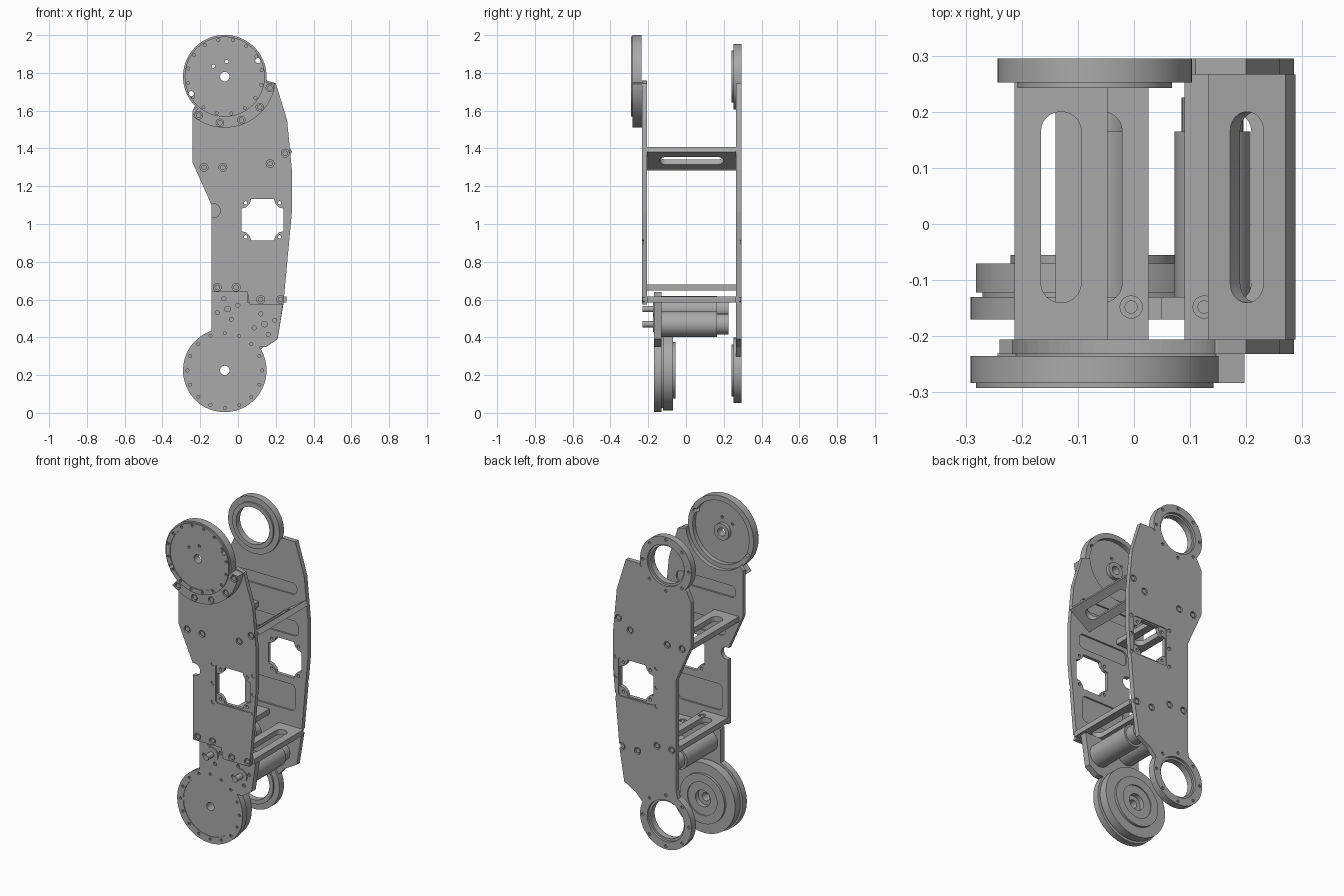
import bpy, bmesh, math
from math import sin, cos, pi, radians
from mathutils import Matrix, Vector

cube = bpy.data.objects.get("Cube")
if cube:
    bpy.data.objects.remove(cube)

grey = bpy.data.materials.new("machined_grey")
grey.use_nodes = True
GREY = (0.40, 0.40, 0.40, 1)
grey.diffuse_color = GREY
grey.node_tree.nodes["Principled BSDF"].inputs["Base Color"].default_value = GREY

TOP, LOW = (-0.07, 1.78), (-0.07, 0.225)   # joint axes
FRONT, BACK = (-0.232, -0.206), (0.266, 0.295)   # side plate depths


def finish(name, bm, smooth=False, cutters=None):
    """Turn a bmesh into an object, minus the cutter bmesh."""
    bmesh.ops.recalc_face_normals(bm, faces=bm.faces)
    mesh = bpy.data.meshes.new(name)
    bm.to_mesh(mesh)
    bm.free()
    ob = bpy.data.objects.new(name, mesh)
    bpy.context.collection.objects.link(ob)
    mesh.materials.append(grey)
    for cutter in cutters or []:
        tool = finish("cutter", cutter)
        tool.hide_render = True
        mod = ob.modifiers.new("cut", 'BOOLEAN')
        mod.operation, mod.solver, mod.object = 'DIFFERENCE', 'EXACT', tool
        deps = bpy.context.evaluated_depsgraph_get()
        cut = bpy.data.meshes.new_from_object(ob.evaluated_get(deps))
        ob.modifiers.clear()
        ob.data = cut
        bpy.data.objects.remove(tool)
    if smooth:
        bpy.ops.object.select_all(action='DESELECT')
        ob.select_set(True)
        bpy.context.view_layer.objects.active = ob
        bpy.ops.object.shade_smooth_by_angle(angle=radians(30))
    return ob


def prism(pts, y0, y1, bm=None):
    """Extrude an x-z outline along y."""
    bm = bm or bmesh.new()
    a = [bm.verts.new((x, y0, z)) for x, z in pts]
    b = [bm.verts.new((x, y1, z)) for x, z in pts]
    bm.faces.new(a)
    bm.faces.new(b[::-1])
    for i in range(len(pts)):
        j = (i + 1) % len(pts)
        bm.faces.new((a[j], a[i], b[i], b[j]))
    return bm


def arc(c, r, a0=0, a1=360, n=48):
    full = a1 - a0 == 360
    return [(c[0] + r * cos(radians(a0 + (a1 - a0) * i / n)),
             c[1] + r * sin(radians(a0 + (a1 - a0) * i / n))) for i in range(n if full else n + 1)]


def rounded(x0, x1, z0, z1, r, n=6):
    pts = []
    for i, (x, z) in enumerate([(x1 - r, z1 - r), (x0 + r, z1 - r), (x0 + r, z0 + r), (x1 - r, z0 + r)]):
        pts += arc((x, z), r, 90 * i, 90 * i + 90, n)
    return pts


def holes(points, r, y0, y1, n=16):
    bm = bmesh.new()
    for p in points:
        prism(arc(p, r, n=n), y0, y1, bm)
    return bm


def lathe(name, c, profile, n=64, cutters=None, bore=True):
    """Spin a (radius, y) section about the y axis through c."""
    bm = bmesh.new()
    rings = [[bm.verts.new((x, y, z)) for x, z in arc(c, r, n=n)] for r, y in profile]
    count = len(rings)
    for k in range(count if bore else count - 1):
        a, b = rings[k], rings[(k + 1) % count]
        for i in range(n):
            j = (i + 1) % n
            bm.faces.new((a[i], a[j], b[j], b[i]))
    if not bore:
        bm.faces.new(rings[0])
        bm.faces.new(rings[-1])
    return finish(name, bm, True, cutters)


def bolt_heads(name, points, y0, y1, r=0.014):
    finish(name, holes(points, r, y0, y1, 12))


# Side plate outlines
left_edge = [(-0.14, 0.64), (-0.14, 1.10), (-0.24, 1.325), (-0.24, 1.60)]
right_edge = [(0.20, 1.745), (0.26, 1.55), (0.285, 1.29), (0.285, 1.06), (0.24, 0.575)]
front_outline = left_edge + [(-0.21, 1.63), TOP, (0.15, 1.76)] + right_edge + [(0.06, 0.575), (0.05, 0.64)]
back_outline = ([LOW, (-0.155, 0.36), (-0.14, 0.42)] + left_edge[1:] + [(-0.21, 1.66), TOP, (0.07, 1.70), (0.11, 1.745)]
                + right_edge + [(0.21, 0.39), (0.13, 0.345), (0.08, 0.29)])

bolt_points = [(-0.18, 1.30), (-0.08, 1.30), (0.17, 1.32), (0.25, 1.375),
               (-0.11, 0.665), (-0.01, 0.665), (0.12, 0.60), (0.225, 0.60)]
window_bolts = [(x, z) for x in (-0.007, 0.265) for z in (0.905, 1.02, 1.135)]
tabs = [(x, z) for x in (0.04, 0.22) for z in (0.932, 1.112)]


def window(y0, y1):
    """Square opening with a small screw tab kept in each corner."""
    pts = []
    for sx, sz in ((1, 1), (-1, 1), (-1, -1), (1, -1)):
        corner = [(0.112, 0.06), (0.088, 0.066), (0.068, 0.086), (0.06, 0.11)]
        corner = corner if sx * sz > 0 else corner[::-1]
        pts += [(0.13 + sx * x, 1.022 + sz * z) for x, z in corner]
    return prism(pts, y0, y1)


def side_plate(name, outline, depth, outer, inner, joint_cuts):
    """Plate with window, bolt recesses outside and shallow pockets inside."""
    y0, y1 = depth
    s = 1 if inner > outer else -1
    o0, o1 = sorted((outer - s * 0.02, outer + s * 0.012))
    f0, f1 = sorted((outer - s * 0.02, outer + s * 0.006))
    i0, i1 = sorted((inner - s * 0.010, inner + s * 0.02))
    pockets = prism(rounded(-0.19, 0.21, 1.42, 1.49, 0.03), i0, i1)
    prism(rounded(-0.12, 0.22, 1.17, 1.26, 0.03), i0, i1, pockets)
    prism(rounded(-0.10, 0.20, 0.71, 0.87, 0.03), i0, i1, pockets)
    cuts = [window(y0 - 0.02, y1 + 0.02), prism(rounded(0.012, 0.248, 0.904, 1.14, 0.015), f0, f1),
            holes(bolt_points, 0.021, o0, o1), holes(window_bolts, 0.012, f0, f1, 12),
            holes(tabs, 0.009, y0 - 0.02, y1 + 0.02, 12), pockets] + joint_cuts
    finish(name, prism(outline, y0, y1), False, cuts)
    h0, h1 = sorted((outer + s * 0.003, outer + s * 0.014))
    bolt_heads(name + "_bolts", bolt_points, h0, h1)


side_plate("front_plate", front_outline, FRONT, FRONT[0], FRONT[1],
           [prism(arc(TOP, 0.215, n=64), -0.3, -0.1), prism(arc((-0.13, 1.07), 0.037, n=24), -0.3, -0.1)])
side_plate("back_plate", back_outline, BACK, BACK[1], BACK[0],
           [prism(arc(c, 0.172, n=64), 0.2, 0.4) for c in (TOP, LOW)])

# Back bearing rings
for label, c in (("upper", TOP), ("lower", LOW)):
    screws = holes(arc(c, 0.155, n=8), 0.009, 0.285, 0.31, 12)
    lathe(label + "_bearing_ring", c, [(0.112, 0.242), (0.138, 0.242), (0.138, 0.252), (0.173, 0.252),
                                      (0.173, 0.295), (0.125, 0.295), (0.125, 0.28), (0.112, 0.28)],
          cutters=[screws])

# Upper joint disc with bolted rim
rim_holes = holes(arc(TOP, 0.198, 10, 370, 16), 0.008, -0.31, -0.28, 10)
face_holes = holes([(-0.13, 1.835), (-0.06, 1.86)], 0.009, -0.31, -0.2, 10)
through = holes([(-0.247, 1.69), (0.105, 1.865)], 0.014, -0.31, -0.2, 12)
lathe("upper_joint_disc", TOP, [(0.025, -0.287), (0.185, -0.287), (0.185, -0.292), (0.212, -0.292), (0.212, -0.283),
                                (0.221, -0.283), (0.221, -0.235), (0.19, -0.235), (0.19, -0.262),
                                (0.05, -0.262), (0.05, -0.24), (0.025, -0.24)],
      96, [rim_holes, face_holes, through])

# Flange under the upper disc
flange_bolts = [(TOP[0] + 0.246 * cos(radians(a)), TOP[1] + 0.246 * sin(radians(a)))
                for a in (-124, -96, -69, -41, -14)]
finish("upper_flange", prism(arc(TOP, 0.27, -130, -8, 40) + arc(TOP, 0.218, -8, -130, 40), -0.283, -0.231),
       True, [holes(flange_bolts, 0.02, -0.3, -0.27)])
bolt_heads("flange_bolts", flange_bolts, -0.279, -0.268)

# Lower motor plate with its round end
motors = [(-0.055, 0.55), (0.14, 0.47)]
plate_outline = ([(-0.14, 0.64), (-0.14, 0.434)] + arc(LOW, 0.221, 109, 394, 72)
                 + [(0.15, 0.35), (0.21, 0.39), (0.24, 0.585), (0.05, 0.585), (0.05, 0.64)])
small = holes(arc(LOW, 0.198, 0, 360, 16), 0.008, -0.2, -0.155, 10)
for c in motors:
    for p in arc(c, 0.058, 20, 380, 4):
        prism(arc(p, 0.011, n=10), -0.2, -0.155, small)
finish("motor_plate", prism(plate_outline, -0.17, -0.13), True,
       [small, prism(arc(LOW, 0.18, n=64), -0.2, -0.166), prism(arc(LOW, 0.025, n=24), -0.2, -0.1)])

# Stepped drum behind the motor plate
lathe("lower_drum", LOW, [(0.025, -0.131), (0.2, -0.131), (0.2, -0.122), (0.212, -0.122), (0.212, -0.07),
                          (0.15, -0.07), (0.15, -0.055), (0.10, -0.055), (0.10, -0.062), (0.05, -0.062),
                          (0.05, -0.09), (0.025, -0.09)], 96)

# Drive motors with output shafts
for i, c in enumerate(motors):
    lathe("motor_%d" % (i + 1), c, [(0.068, -0.131), (0.068, 0.165), (0.055, 0.165), (0.055, 0.225)], 40, bore=False)
    lathe("motor_shaft_%d" % (i + 1), c, [(0.042, -0.165), (0.042, -0.176), (0.017, -0.176), (0.017, -0.23)],
          24, bore=False)


def cross_plate(name, x, z, tilt=0, screw=None):
    """Slotted spacer bridging the two side plates."""
    place = (Matrix.Translation((x, 0.03, z)) @ Matrix.Rotation(-tilt, 4, 'Y') @ Matrix.Rotation(pi / 2, 4, 'X'))
    body = prism([(-0.083, -0.236), (0.083, -0.236), (0.083, 0.236), (-0.083, 0.236)], -0.016, 0.016)
    slot = prism(rounded(-0.036, 0.036, -0.17, 0.17, 0.035), -0.05, 0.05)
    body.transform(place)
    slot.transform(place)
    cuts = [slot]
    if screw is not None:
        hole = prism(arc((screw, 0.178), 0.02, n=16), 0.004, 0.04)
        hole.transform(place)
        cuts.append(hole)
        head = prism(arc((screw, 0.178), 0.012, n=12), 0.002, 0.012)
        head.transform(place)
        finish(name + "_screw", head)
    finish(name, body, True, cuts)


cross_plate("upper_left_spacer", -0.13, 1.30)
cross_plate("upper_right_spacer", 0.21, 1.348, radians(34))
cross_plate("lower_left_spacer", -0.057, 0.665, screw=0.052)
cross_plate("lower_right_spacer", 0.173, 0.60, screw=-0.048)
